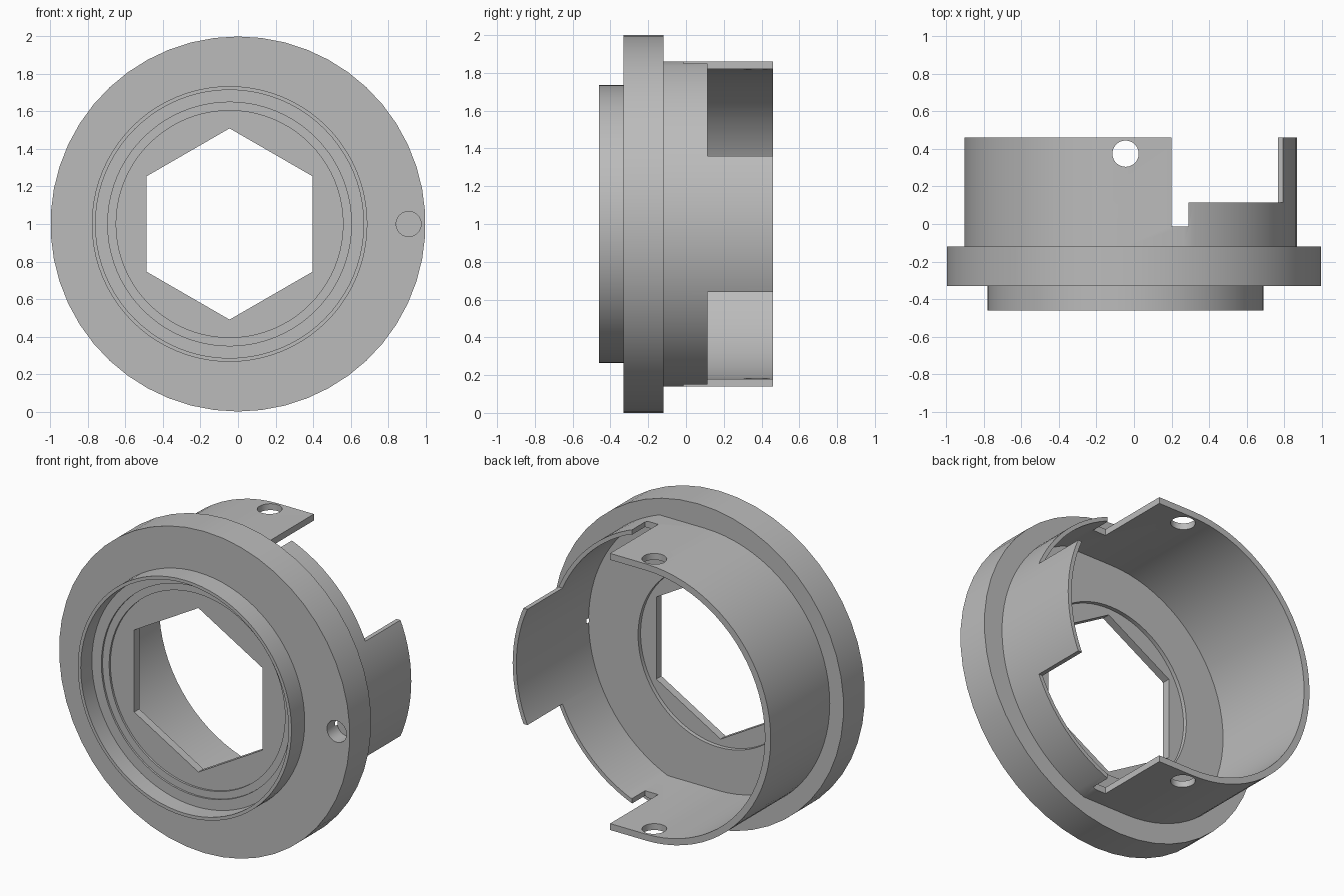
import bpy
import bmesh
from math import sin, cos, pi, asin, radians
from mathutils import Vector

cube = bpy.data.objects.get("Cube")
if cube:
    bpy.data.objects.remove(cube, do_unlink=True)

grey = bpy.data.materials.new("plain_grey")
grey.use_nodes = True
tint = (0.5, 0.5, 0.5, 1)
grey.diffuse_color = tint
grey.node_tree.nodes["Principled BSDF"].inputs["Base Color"].default_value = tint

AXIS_X = -0.045  # bore axis, slightly off the flange centre


def arc(radius, start, end, count, cx=AXIS_X):
    step = (end - start) / count
    return [(cx + radius * cos(start + step * i), 1 + radius * sin(start + step * i))
            for i in range(count + 1)]


def circle(radius, cx=AXIS_X, count=80, z=1):
    pts = arc(radius, pi / 2, pi / 2 + 2 * pi, count, cx)[:-1]
    return [(x, h + z - 1) for x, h in pts]


def sleeve_outline(r_left, r_right):
    # left half circle, flats above and below, larger arc on the right
    b = asin(r_left / r_right)
    return arc(r_left, pi / 2, 3 * pi / 2, 40) + arc(r_right, -b, b, 40)


def rect(x0, x1, z0, z1):
    return [(x0, z0), (x1, z0), (x1, z1), (x0, z1)]


def prism(name, outline, y0, y1, upright=False):
    """Extrude an x-z outline along y, or an x-y outline along z."""
    bm = bmesh.new()

    def place(p, d):
        return (p[0], p[1], d) if upright else (p[0], d, p[1])
    face = bm.faces.new([bm.verts.new(place(p, y0)) for p in outline])
    new = bmesh.ops.extrude_face_region(bm, geom=[face])["geom"]
    shift = Vector((0, 0, y1 - y0)) if upright else Vector((0, y1 - y0, 0))
    bmesh.ops.translate(bm, vec=shift, verts=[v for v in new if isinstance(v, bmesh.types.BMVert)])
    bmesh.ops.recalc_face_normals(bm, faces=bm.faces)
    mesh = bpy.data.meshes.new(name)
    bm.to_mesh(mesh)
    bm.free()
    mesh.materials.append(grey)
    obj = bpy.data.objects.new(name, mesh)
    bpy.context.scene.collection.objects.link(obj)
    return obj


# Solid parts: flange, front lip and rear sleeve
body = prism("flanged_collar", circle(1, 0, 50), -0.33, -0.12)
joins = [
    prism("front_lip", circle(0.735), -0.46, -0.2),
    prism("rear_sleeve", sleeve_outline(0.86, 0.915), -0.2, 0.46),
]

# Hollows along the axis
cuts = [
    prism("sleeve_cavity", sleeve_outline(0.82, 0.89), -0.25, 0.8),
    prism("rear_recess", circle(0.55), -0.275, -0.1),
    prism("lip_bore", circle(0.715), -0.8, -0.35),
    prism("outer_step", circle(0.65), -0.7, -0.338),
    prism("inner_step", circle(0.605), -0.6, -0.325),
    prism("hex_opening", circle(0.51, count=6), -0.9, 0.9),
    prism("pin_socket", circle(0.067, 0.91, 32), -0.5, -0.23),
]

# Cut-outs beside the right tab, mirrored above and below
for side in (-1, 1):
    def span(a, b):
        return sorted((1 + side * a, 1 + side * b))
    cuts.append(prism("tab_window", rect(0.2, 1.5, *span(0.36, 1.2)), 0.115, 0.9))
    cuts.append(prism("corner_notch", rect(0.2, 0.29, *span(0.6, 1.3)), -0.012, 0.7))

# Cross hole through the top and bottom of the sleeve
cuts.append(prism("cross_hole", circle(0.07, count=40, z=0.375), -0.5, 2.5, upright=True))

for operation, tools in (("UNION", joins), ("DIFFERENCE", cuts)):
    for tool in tools:
        mod = body.modifiers.new(tool.name, "BOOLEAN")
        mod.operation = operation
        mod.solver = "EXACT"
        mod.object = tool

# Bake the booleans and drop the helpers
bpy.context.view_layer.update()
graph = bpy.context.evaluated_depsgraph_get()
finished = bpy.data.meshes.new_from_object(body.evaluated_get(graph))
body.modifiers.clear()
body.data = finished
for tool in joins + cuts:
    bpy.data.objects.remove(tool, do_unlink=True)

body.data.materials.clear()
body.data.materials.append(grey)
for poly in body.data.polygons:
    poly.material_index = 0

for obj in bpy.context.selected_objects:
    obj.select_set(False)
body.select_set(True)
bpy.context.view_layer.objects.active = body
bpy.ops.object.shade_smooth_by_angle(angle=radians(30))
